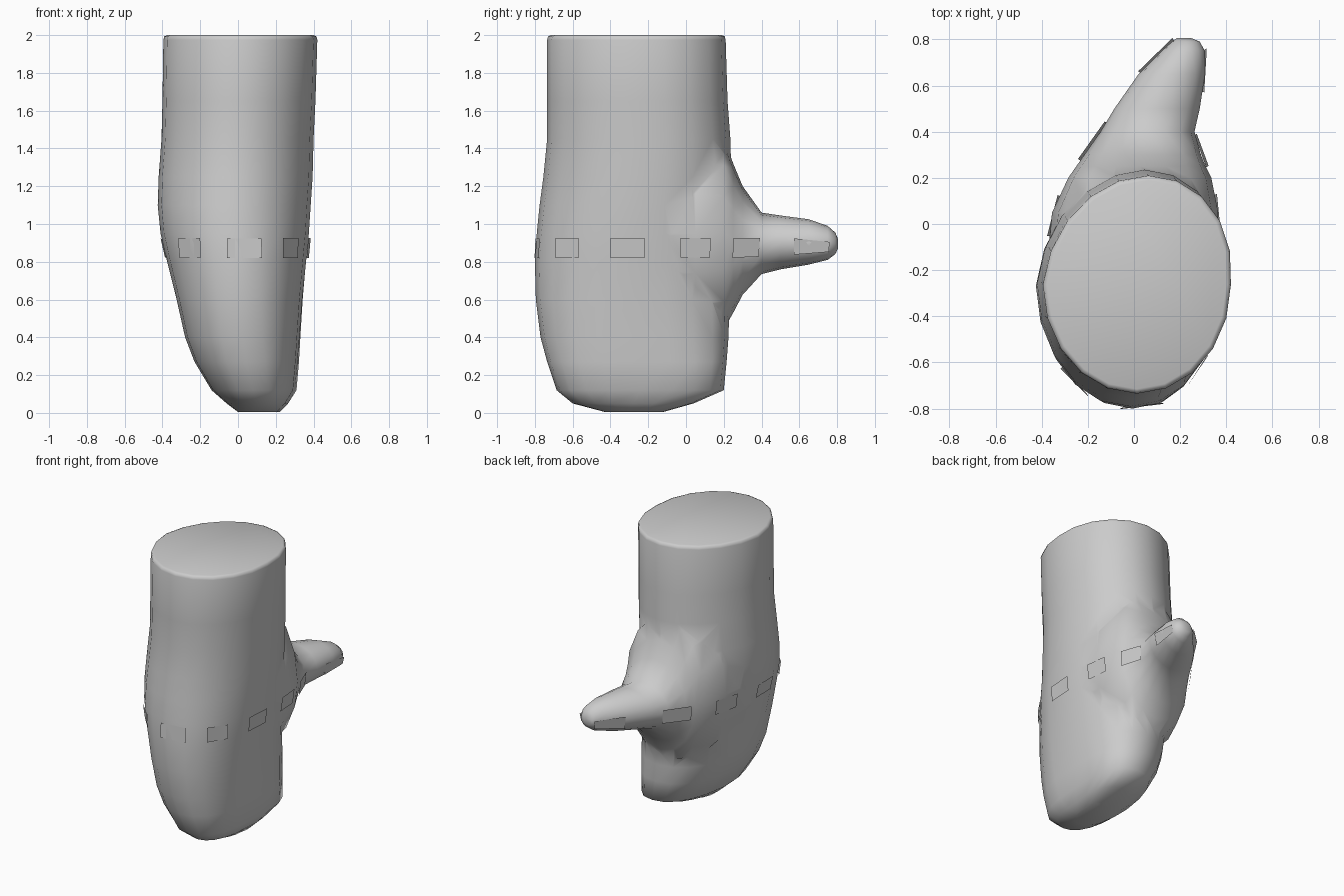
import bpy, bmesh
from math import sin, cos, pi, copysign
from mathutils import Vector
from mathutils.bvhtree import BVHTree

if "Cube" in bpy.data.objects:
    bpy.data.objects.remove(bpy.data.objects["Cube"])


def make_object(name, bm):
    mesh = bpy.data.meshes.new(name)
    bm.to_mesh(mesh)
    bm.free()
    obj = bpy.data.objects.new(name, mesh)
    bpy.context.collection.objects.link(obj)
    return obj


def loft(name, rings):
    """Skin a list of closed rings of points and cap both ends."""
    bm = bmesh.new()
    loops = [[bm.verts.new(p) for p in ring] for ring in rings]
    for a, b in zip(loops, loops[1:]):
        for i in range(len(a)):
            j = (i + 1) % len(a)
            bm.faces.new((a[i], a[j], b[j], b[i]))
    bm.faces.new(loops[0])
    bm.faces.new(loops[-1])
    bmesh.ops.recalc_face_normals(bm, faces=bm.faces)
    return make_object(name, bm)


def oval(lo_u, hi_u, lo_v, hi_v, sides, power=2.0):
    pts = []
    for i in range(sides):
        t = 2 * pi * i / sides
        c, s = [copysign(abs(k) ** (2 / power), k) for k in (cos(t), sin(t))]
        pts.append(((lo_u + hi_u) / 2 + c * (hi_u - lo_u) / 2,
                    (lo_v + hi_v) / 2 + s * (hi_v - lo_v) / 2, s))
    return pts


# Hand body: z, x range, y range, squareness
body_rings = [
    (0.005, 0.00, 0.21, -0.43, -0.12, 2.0),
    (0.05, -0.06, 0.255, -0.60, 0.04, 2.2),
    (0.12, -0.14, 0.30, -0.685, 0.20, 2.4),
    (0.27, -0.23, 0.315, -0.735, 0.215, 2.4),
    (0.40, -0.28, 0.325, -0.77, 0.225, 2.3),
    (0.60, -0.325, 0.34, -0.795, 0.23, 2.2),
    (0.80, -0.375, 0.36, -0.80, 0.24, 2.1),
    (0.95, -0.41, 0.375, -0.79, 0.24, 2.1),
    (1.10, -0.425, 0.385, -0.775, 0.24, 2.0),
    (1.25, -0.42, 0.395, -0.755, 0.24, 2.0),
    (1.45, -0.405, 0.40, -0.735, 0.235, 2.0),
    (1.65, -0.40, 0.41, -0.735, 0.22, 2.0),
    (1.975, -0.395, 0.42, -0.735, 0.21, 2.0),
    (1.993, -0.39, 0.415, -0.73, 0.205, 2.0),
    (2.0, -0.375, 0.40, -0.715, 0.19, 2.0)]
body = loft("mitten_body", [
    [(x + 0.05 * max(0, s), y, z) for x, y, s in oval(x0, x1, y0, y1, 20, p)]
    for z, x0, x1, y0, y1, p in body_rings])

# Thumb and its flared web: y, x range, z range
thumb_rings = [
    (-0.20, -0.38, 0.365, 0.50, 1.35),
    (0.05, -0.355, 0.365, 0.40, 1.50),
    (0.20, -0.285, 0.335, 0.44, 1.46),
    (0.25, -0.25, 0.31, 0.53, 1.32),
    (0.30, -0.215, 0.29, 0.625, 1.20),
    (0.40, -0.145, 0.262, 0.735, 1.06),
    (0.50, -0.085, 0.285, 0.76, 1.045),
    (0.65, 0.02, 0.308, 0.785, 1.025),
    (0.75, 0.12, 0.307, 0.81, 0.99),
    (0.79, 0.165, 0.285, 0.84, 0.955),
    (0.805, 0.185, 0.25, 0.87, 0.92)]
thumb = loft("thumb", [
    [(x, y, z) for x, z, s in oval(x0, x1, z0, z1, 16)]
    for y, x0, x1, z0, z1 in thumb_rings])

# Join the thumb to the body
mod = body.modifiers.new("union", 'BOOLEAN')
mod.operation = 'UNION'
mod.solver = 'EXACT'
mod.object = thumb
bpy.context.view_layer.objects.active = body
body.select_set(True)
bpy.ops.object.modifier_apply(modifier="union")
bpy.data.objects.remove(thumb)
bpy.ops.object.shade_smooth_by_angle(angle=1.1)

# Stitch patches around the hand, laid just above the surface
dashes = [
    (0.02, 0.66, 0.17, 0.80), (-0.24, 0.28, -0.12, 0.44),
    (-0.39, -0.05, -0.34, 0.13), (-0.38, -0.42, -0.40, -0.24),
    (-0.31, -0.62, -0.20, -0.745), (-0.06, -0.81, 0.135, -0.79),
    (0.25, -0.70, 0.32, -0.57), (0.37, -0.40, 0.385, -0.22),
    (0.385, -0.03, 0.36, 0.13), (0.32, 0.25, 0.27, 0.39),
    (0.31, 0.57, 0.315, 0.76)]
src = bmesh.new()
src.from_mesh(body.data)
bmesh.ops.triangulate(src, faces=src.faces)
tree = BVHTree.FromBMesh(src)
src.free()
bm = bmesh.new()
for x0, y0, x1, y1 in dashes:
    quad = []
    tip = y1 > 0.7
    low, high = (0.845, 0.905) if tip else (0.82, 0.925)
    for x, y, z in ((x0, y0, 0.82), (x1, y1, low), (x1, y1, high), (x0, y0, 0.925)):
        hit, normal, _, _ = tree.find_nearest(Vector((x, y, z)))
        quad.append(bm.verts.new(hit + normal * 0.013))
    bm.faces.new(quad)
make_object("stitch_patches", bm)
